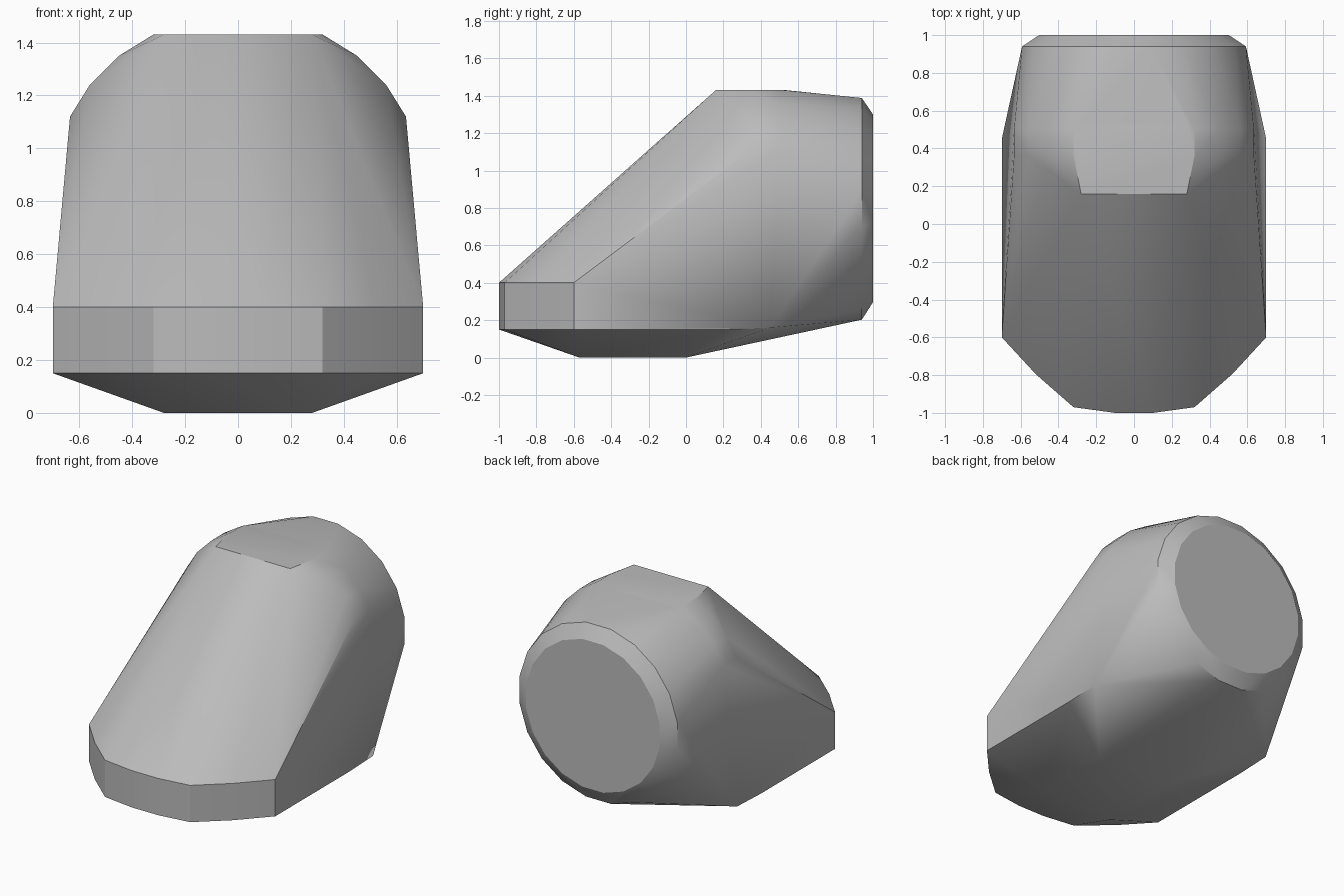
import bpy
import bmesh
from math import sin, cos, pi, radians

cube = bpy.data.objects.get("Cube")
if cube:
    bpy.data.objects.remove(cube)


def material(name, colour):
    mat = bpy.data.materials.new(name)
    mat.use_nodes = True
    mat.diffuse_color = colour
    mat.node_tree.nodes["Principled BSDF"].inputs["Base Color"].default_value = colour
    return mat


def mirrored(points):
    return [(s * x, y, z) for x, y, z in points for s in (-1, 1)]


def disc(radius, y, z, sides=20):
    steps = [(i + 0.5) * 2 * pi / sides for i in range(sides)]
    return [(radius * sin(a), y, z + radius * cos(a)) for a in steps]


# Rounded nose band, extruded between two heights
nose = [(0.1, -1.0), (0.32, -0.97), (0.52, -0.795), (0.7, -0.6)]
points = mirrored([(x, y, z) for z in (0.15, 0.4) for x, y in nose])

# Flat keel and widest rear corners
points += mirrored([(0.28, -0.57, 0), (0.28, 0, 0), (0.7, 0.2, 0.15), (0.7, 0.45, 0.16)])

# Rounded shoulders and flat roof
shoulder = [(0.635, 1.12), (0.56, 1.24), (0.45, 1.35), (0.32, 1.43)]
points += mirrored([(x, y, z) for y in (0.36, 0.5) for x, z in shoulder])
points += mirrored([(0.28, 0.16, 1.43), (0.28, 0.53, 1.43)])

# Round rear end with a chamfered rim
points += disc(0.6, 0.94, 0.795) + disc(0.508, 1.0, 0.798)

# Wrap one faceted skin around all the sections
bm = bmesh.new()
for p in points:
    bm.verts.new(p)
hull = bmesh.ops.convex_hull(bm, input=bm.verts)
loose = [v for v in bm.verts if not v.link_faces]
bmesh.ops.delete(bm, geom=loose, context="VERTS")
bmesh.ops.dissolve_limit(bm, angle_limit=radians(0.5), verts=bm.verts, edges=bm.edges)
bmesh.ops.recalc_face_normals(bm, faces=bm.faces)
mesh = bpy.data.meshes.new("body")
bm.to_mesh(mesh)
bm.free()

body = bpy.data.objects.new("body", mesh)
bpy.context.collection.objects.link(body)
mesh.materials.append(material("plain grey", (0.5, 0.5, 0.5, 1)))

# Smooth the gentle curves, keep the hard edges
bpy.ops.object.select_all(action="DESELECT")
body.select_set(True)
bpy.context.view_layer.objects.active = body
bpy.ops.object.shade_smooth_by_angle(angle=radians(30))
